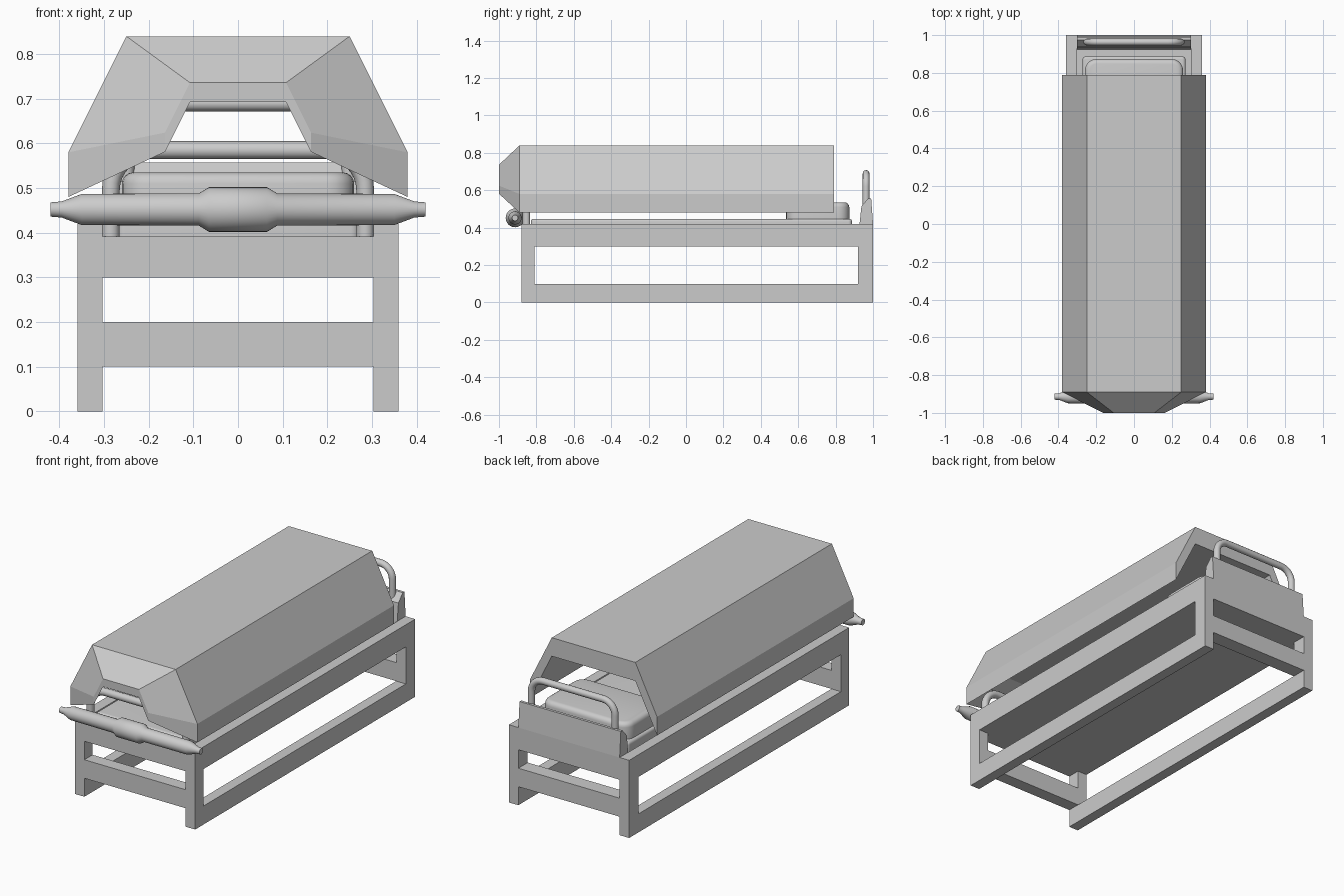
import bpy, bmesh, math

if "Cube" in bpy.data.objects:
    bpy.data.objects.remove(bpy.data.objects["Cube"])

def finish(name, bm, smooth=False):
    bmesh.ops.recalc_face_normals(bm, faces=bm.faces)
    me = bpy.data.meshes.new(name)
    bm.to_mesh(me)
    bm.free()
    ob = bpy.data.objects.new(name, me)
    bpy.context.collection.objects.link(ob)
    if smooth:
        smooth_shade(ob)
    return ob

def smooth_shade(ob):
    bpy.ops.object.select_all(action='DESELECT')
    ob.select_set(True)
    bpy.context.view_layer.objects.active = ob
    bpy.ops.object.shade_smooth_by_angle(angle=math.radians(35))

def box(name, x, y, z, corner=0, edge=0):
    """Box from ranges; optional rounded vertical corners and soft top rim."""
    bm = bmesh.new()
    bmesh.ops.create_cube(bm, size=1)
    for v in bm.verts:
        v.co = [(r[0] + r[1]) / 2 + c * (r[1] - r[0]) for r, c in zip((x, y, z), v.co)]
    if corner:
        es = [e for e in bm.edges if abs(e.verts[0].co.z - e.verts[1].co.z) > 1e-4]
        bmesh.ops.bevel(bm, geom=es, offset=corner, segments=5, profile=0.5, affect='EDGES')
    if edge:
        es = [e for e in bm.edges if min(v.co.z for v in e.verts) > z[1] - 1e-4]
        bmesh.ops.bevel(bm, geom=es, offset=edge, segments=4, profile=0.5, affect='EDGES')
    return finish(name, bm, bool(corner or edge))

def loft(name, loops):
    """Closed solid through matching point loops."""
    bm = bmesh.new()
    rings = [[bm.verts.new(p) for p in lp] for lp in loops]
    n = len(rings[0])
    for a, b in zip(rings, rings[1:]):
        for i in range(n):
            j = (i + 1) % n
            bm.faces.new((a[i], a[j], b[j], b[i]))
    bm.faces.new(rings[0])
    bm.faces.new(rings[-1])
    return finish(name, bm)

def arch(name, half, y, base, top, bend, r):
    """Round tube bent into an arch, lying in the x-z plane."""
    pts = [(-half, base)]
    for side in (-1, 1):
        for k in range(9):
            t = k / 8 * math.pi / 2
            if side > 0:
                t = math.pi / 2 - t
            pts.append((side * (half - bend + bend * math.cos(t)), top - bend + bend * math.sin(t)))
    pts.append((half, base))
    cu = bpy.data.curves.new(name, 'CURVE')
    cu.dimensions = '3D'
    cu.bevel_depth = r
    cu.bevel_resolution = 4
    cu.use_fill_caps = True
    sp = cu.splines.new('POLY')
    sp.points.add(len(pts) - 1)
    for p, (x, z) in zip(sp.points, pts):
        p.co = (x, y, z, 1)
    sp.use_smooth = True
    ob = bpy.data.objects.new(name, cu)
    bpy.context.collection.objects.link(ob)

# Frame: deck slab, cross bars, side rails and posts
IN, OUT, Y0, Y1 = 0.303, 0.36, -0.88, 1.0
box("deck", (-IN, IN), (Y0, Y1), (0.3, 0.392))
box("front_cross_bar", (-IN, IN), (Y0, -0.81), (0.1, 0.2))
box("back_cross_bar", (-IN, IN), (0.92, Y1), (0.1, 0.2))
for side, x in (("left", (-OUT, -IN)), ("right", (IN, OUT))):
    box(side + "_top_rail", x, (Y0, Y1), (0.3, 0.42))
    box(side + "_bottom_rail", x, (Y0, Y1), (0, 0.1))
    box(side + "_front_post", x, (Y0, -0.81), (0.1, 0.3))
    box(side + "_back_post", x, (0.92, Y1), (0.1, 0.3))

# Mattress and pillow
box("mattress", (-0.273, 0.273), (-0.83, 0.888), (0.392, 0.447), 0.02, 0.015)
box("pillow", (-0.26, 0.26), (0.535, 0.873), (0.447, 0.535), 0.06, 0.025)

# Headboard with sloped top, and the two tube handles
head = [(0.925, 0.392), (0.938, 0.515), (0.975, 0.557), (0.99, 0.557), (1.0, 0.42), (1.0, 0.392)]
loft("headboard", [[(x, y, z) for y, z in head] for x in (-IN, IN)])
arch("head_handle", 0.25, 0.963, 0.5, 0.69, 0.07, 0.018)
arch("foot_handle", 0.285, -0.853, 0.392, 0.585, 0.09, 0.02)

# Canopy: faceted open-bottomed shell, tapering at the front
half = [(0.38, 0.48), (0.38, 0.58), (0.25, 0.84)]
section = half + [(-x, z) for x, z in half[::-1]] + [(-0.25, 0.74), (0.25, 0.74)]
S = 0.43
nose = [(x * S, 0.736 + (z - 0.84) * S) for x, z in section]
loft("canopy", [[(x, y, z) for x, z in sec]
                for y, sec in ((-1.0, nose), (-0.89, section), (0.79, section))])

# Roller across the front: turned profile of (half length, radius)
prof = [(0.42, 0.016), (0.395, 0.018), (0.35, 0.035), (0.088, 0.036), (0.065, 0.05)]
prof = [(-x, r) for x, r in prof] + prof[::-1]
N = 32
roller = loft("front_roller", [[(x, -0.914 + r * math.cos(2 * math.pi * k / N),
                                 0.452 + r * math.sin(2 * math.pi * k / N))
                                for k in range(N)] for x, r in prof])
smooth_shade(roller)
